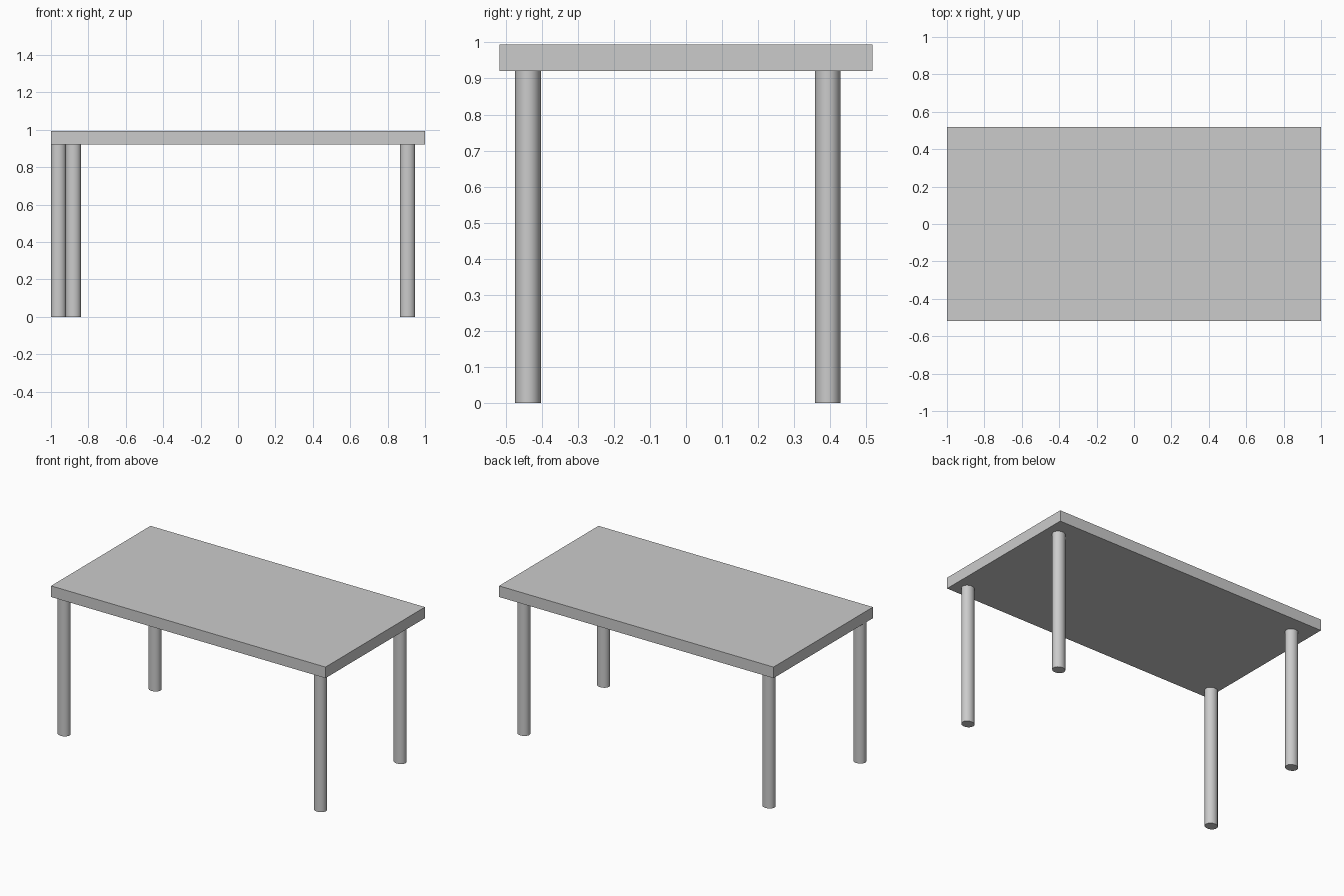
import bpy
from math import radians

if "Cube" in bpy.data.objects:
    bpy.data.objects.remove(bpy.data.objects["Cube"])

UNDERSIDE = 0.921
TOP = 0.994


def smooth(obj):
    bpy.ops.object.select_all(action='DESELECT')
    obj.select_set(True)
    bpy.context.view_layer.objects.active = obj
    bpy.ops.object.shade_smooth_by_angle(angle=radians(30))


def leg(name, x, y):
    # slightly oval column from the floor to the underside
    bpy.ops.mesh.primitive_cylinder_add(vertices=32, radius=1, depth=1,
                                        location=(x, y, UNDERSIDE / 2))
    obj = bpy.context.object
    obj.name = name
    obj.scale = (0.0405, 0.0355, UNDERSIDE)
    bpy.ops.object.transform_apply(location=False, rotation=False, scale=True)
    smooth(obj)


# table top slab
bpy.ops.mesh.primitive_cube_add(size=1, location=(0, 0, (UNDERSIDE + TOP) / 2))
table_top = bpy.context.object
table_top.name = "table_top"
table_top.scale = (2, 1.035, TOP - UNDERSIDE)
bpy.ops.object.transform_apply(location=False, rotation=False, scale=True)

# four legs, left pair staggered
for name, x, y in (("front_left_leg", -0.96, -0.438),
                   ("back_left_leg", -0.88, 0.393),
                   ("front_right_leg", 0.907, -0.438),
                   ("back_right_leg", 0.907, 0.393)):
    leg(name, x, y)
